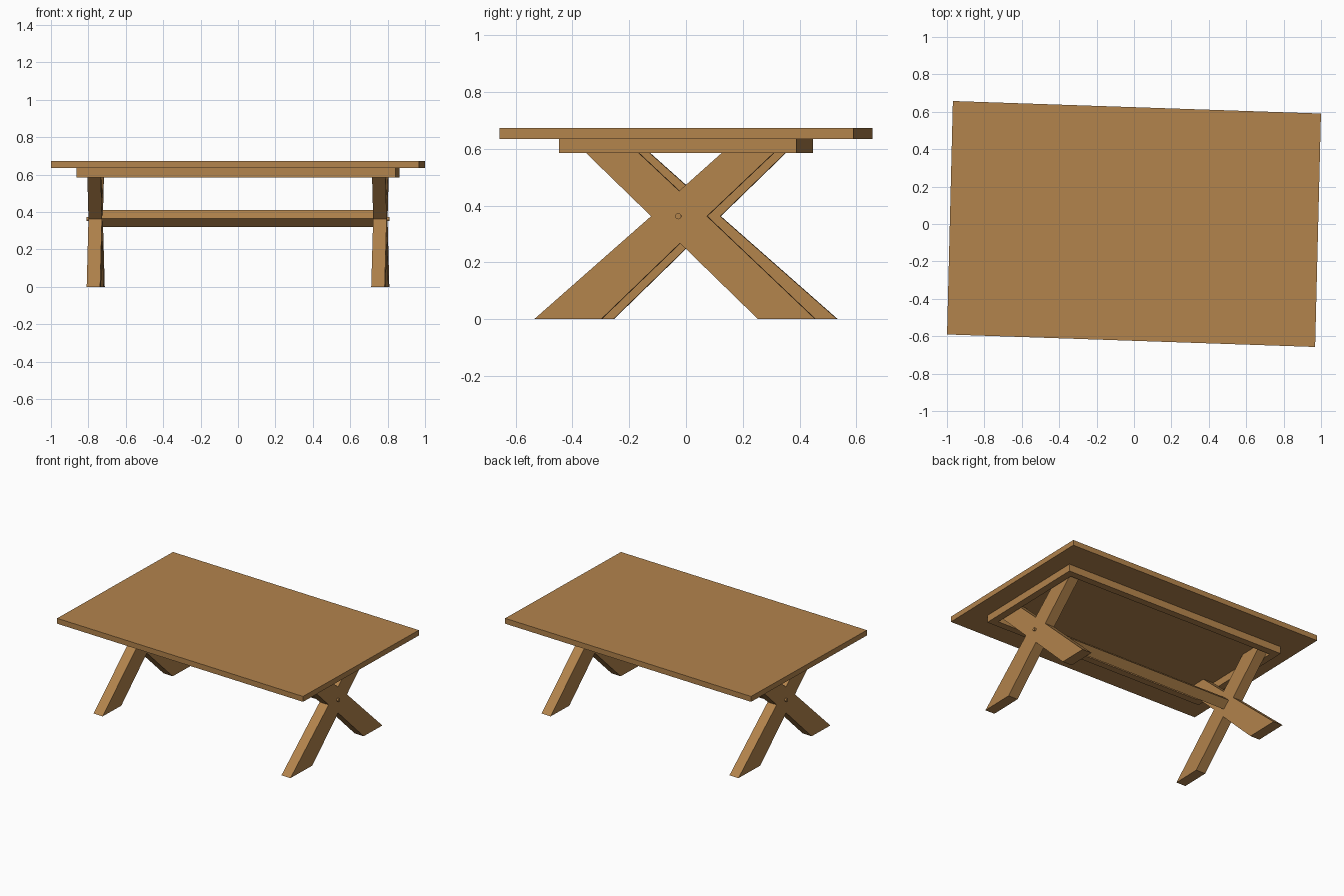
import bpy, bmesh, math
from mathutils import Matrix

if "Cube" in bpy.data.objects:
    bpy.data.objects.remove(bpy.data.objects["Cube"])

wood = bpy.data.materials.new("warm wood")
wood.diffuse_color = (0.45, 0.23, 0.073, 1)
wood.use_nodes = True
wood.node_tree.nodes["Principled BSDF"].inputs["Base Color"].default_value = wood.diffuse_color

# The whole table stands at a slight skewed turn about z
TURN = Matrix(((1, 0.025, 0, 0), (-0.034, 1, 0, 0), (0, 0, 1, 0), (0, 0, 0, 1)))


def finish(name, bm):
    bmesh.ops.transform(bm, matrix=TURN, verts=bm.verts)
    bmesh.ops.recalc_face_normals(bm, faces=bm.faces)
    mesh = bpy.data.meshes.new(name)
    bm.to_mesh(mesh)
    bm.free()
    mesh.materials.append(wood)
    ob = bpy.data.objects.new(name, mesh)
    bpy.context.collection.objects.link(ob)
    return ob


def extrude_x(name, outline, x0, x1, flip=1):
    """Extrude a (y, z) outline along x; flip=-1 turns it half round z."""
    bm = bmesh.new()
    face = bm.faces.new([bm.verts.new((x0 * flip, y * flip, z)) for y, z in outline])
    new = bmesh.ops.extrude_face_region(bm, geom=[face])["geom"]
    verts = [g for g in new if isinstance(g, bmesh.types.BMVert)]
    bmesh.ops.translate(bm, verts=verts, vec=((x1 - x0) * flip, 0, 0))
    return finish(name, bm)


def ring(bm, hx, hy, z):
    return [bm.verts.new((sx * hx, sy * hy, z))
            for sx, sy in ((-1, -1), (1, -1), (1, 1), (-1, 1))]


# Table top
extrude_x("table_top", [(-0.624, 0.635), (0.624, 0.635), (0.624, 0.673), (-0.624, 0.673)],
          -0.984, 0.984)

# Apron: open rectangular frame under the top
bm = bmesh.new()
OX, OY, T, Z0, Z1 = 0.853, 0.419, 0.05, 0.585, 0.635
loops = [ring(bm, OX, OY, Z0), ring(bm, OX, OY, Z1),
         ring(bm, OX - T, OY - T, Z1), ring(bm, OX - T, OY - T, Z0)]
for a, b in zip(loops, loops[1:] + loops[:1]):
    for i in range(4):
        j = (i + 1) % 4
        bm.faces.new((a[i], a[j], b[j], b[i]))
finish("apron_frame", bm)

# Crossed legs, one tapered plank lapped with a straighter one
CROSS = [(-0.508, 0), (-0.272, 0), (0.006, 0.268), (0.281, 0), (0.483, 0), (0.101, 0.363),
         (0.388, 0.635), (0.208, 0.635), (0.003, 0.452), (-0.192, 0.635),
         (-0.376, 0.635), (-0.096, 0.363)]
PEG = [(0.011 * math.cos(math.tau * i / 16), 0.363 + 0.011 * math.sin(math.tau * i / 16))
       for i in range(16)]
for side, flip in (("right", 1), ("left", -1)):
    extrude_x(side + "_crossed_legs", CROSS, 0.725, 0.797, flip)
    extrude_x(side + "_peg", PEG, 0.75, 0.81, flip)

# Stretcher: square beam set on its edge between the leg crossings
extrude_x("stretcher", [(-0.05, 0.365), (0, 0.32), (0.05, 0.365), (0, 0.41)], -0.74, 0.74)
